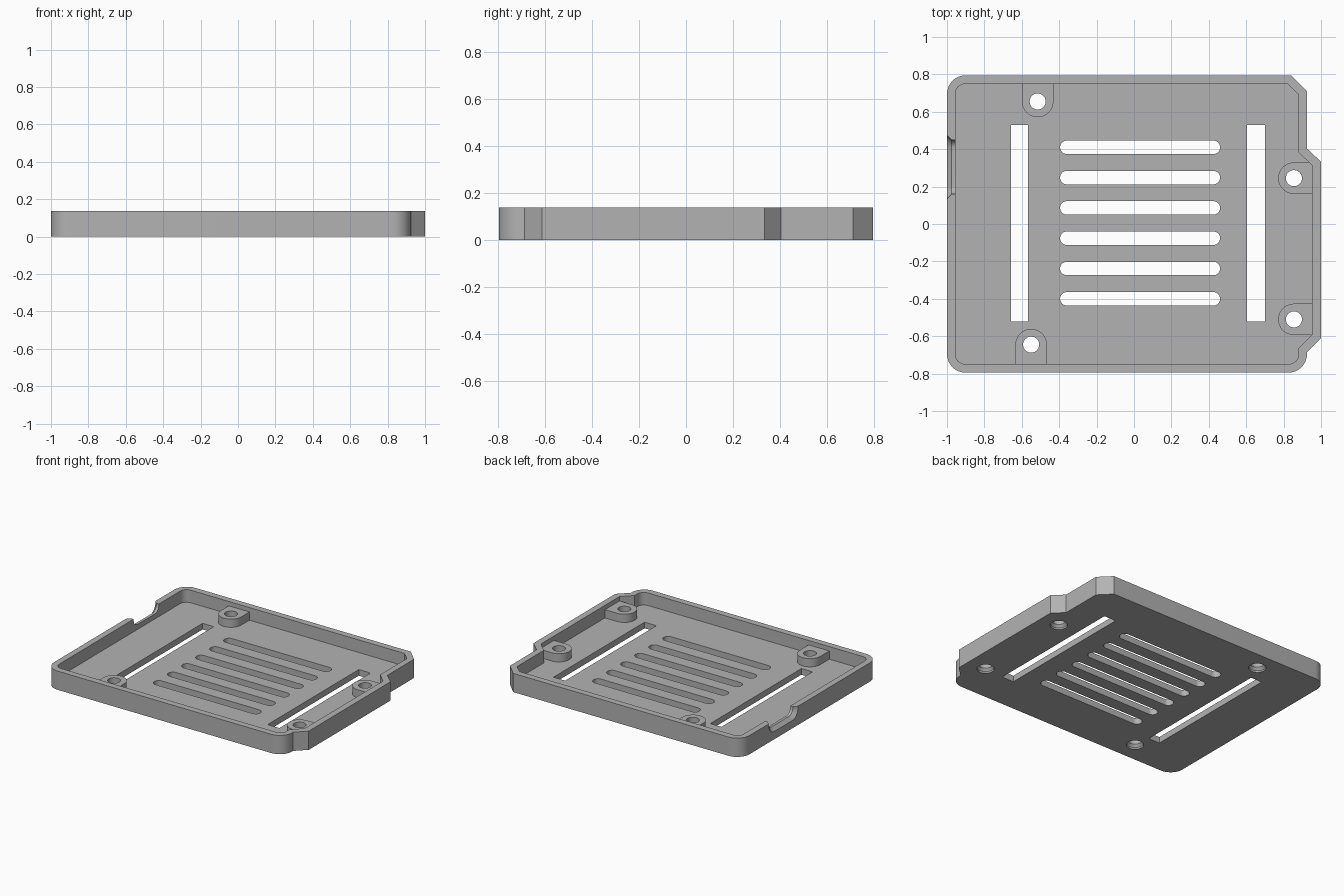
import bpy, bmesh, math
from mathutils import Vector

if "Cube" in bpy.data.objects:
    bpy.data.objects.remove(bpy.data.objects["Cube"])

H, FLOOR, BOSS_TOP = 0.137, 0.045, 0.105

grey = bpy.data.materials.new("plastic grey")
grey.diffuse_color = (0.45, 0.45, 0.45, 1)
grey.use_nodes = True
grey.node_tree.nodes["Principled BSDF"].inputs["Base Color"].default_value = grey.diffuse_color


def fillet(corners, steps=10):
    """Turn (x, y, radius) corners into a rounded outline."""
    out, n = [], len(corners)
    for i, (x, y, r) in enumerate(corners):
        p = Vector((x, y))
        if r == 0:
            out.append(p)
            continue
        a = (Vector(corners[i - 1][:2]) - p).normalized()
        b = (Vector(corners[(i + 1) % n][:2]) - p).normalized()
        half = a.angle(b) / 2
        c = p + (a + b).normalized() * (r / math.sin(half))
        t = r / math.tan(half)
        u, v = p + a * t - c, p + b * t - c
        sweep = u.angle(v)
        for k in range(steps + 1):
            f = k / steps
            out.append(c + (u * math.sin((1 - f) * sweep) + v * math.sin(f * sweep)) / math.sin(sweep))
    return out


def loft(name, rings):
    """Skin closed rings of equal length and cap both ends."""
    bm = bmesh.new()
    loops = [[bm.verts.new(p) for p in ring] for ring in rings]
    for lo, hi in zip(loops, loops[1:]):
        for i in range(len(lo)):
            bm.faces.new((lo[i - 1], lo[i], hi[i], hi[i - 1]))
    bm.faces.new(loops[0])
    bm.faces.new(loops[-1])
    bmesh.ops.recalc_face_normals(bm, faces=bm.faces)
    me = bpy.data.meshes.new(name)
    bm.to_mesh(me)
    bm.free()
    me.materials.append(grey)
    ob = bpy.data.objects.new(name, me)
    bpy.context.collection.objects.link(ob)
    return ob


def prism(name, outline, z0, z1):
    return loft(name, [[(p[0], p[1], z) for p in outline] for z in (z0, z1)])


def combine(target, tool, operation):
    mod = target.modifiers.new(operation, 'BOOLEAN')
    mod.operation, mod.object, mod.solver = operation, tool, 'EXACT'
    bpy.context.view_layer.objects.active = target
    bpy.ops.object.modifier_apply(modifier=mod.name)
    bpy.data.objects.remove(tool)


def box(x0, x1, y0, y1, r=0):
    return [(x0, y0, r), (x1, y0, r), (x1, y1, r), (x0, y1, r)]


# Tray body with its hollow
outer = [(-1, -.795, .1), (.925, -.795, .1), (.925, -.685, 0), (1, -.612, 0), (1, .333, 0),
         (.925, .403, 0), (.925, .71, 0), (.84, .795, 0), (-1, .795, .1)]
inner = [(-.955, -.748, .05), (.88, -.748, .05), (.88, -.665, 0), (.953, -.592, 0), (.953, .313, 0),
         (.88, .383, 0), (.88, .692, 0), (.822, .748, 0), (-.955, .748, .05)]
tray = prism("tray", fillet(outer), 0, H)
combine(tray, prism("hollow", fillet(inner), FLOOR, H + .1), 'DIFFERENCE')

# Screw bosses: round towards the middle, running straight into the wall
R = 0.084
bosses = [(-.515, .655, (0, 1), .115), (-.55, -.645, (0, -1), .125),
          (.855, .245, (1, 0), .115), (.855, -.51, (1, 0), .115)]
for cx, cy, (dx, dy), reach in bosses:
    c, d, s = Vector((cx, cy)), Vector((dx, dy)), Vector((-dy, dx))
    pts = [c + s * R * math.cos(math.pi * k / 24) - d * R * math.sin(math.pi * k / 24) for k in range(25)]
    pts += [c - s * R + d * reach, c + s * R + d * reach]
    combine(tray, prism("boss", pts, FLOOR / 2, BOSS_TOP), 'UNION')

# Screw holes, countersunk from below
for cx, cy, _, _ in bosses:
    rings = [[(cx + r * math.cos(math.tau * k / 32), cy + r * math.sin(math.tau * k / 32), z)
              for k in range(32)] for r, z in ((.058, -.01), (.058, .012), (.043, .03), (.043, .3))]
    combine(tray, loft("screw_hole", rings), 'DIFFERENCE')

# Long header slots and rounded vents through the floor
for x0, x1 in ((-.657, -.567), (.605, .70)):
    combine(tray, prism("header_slot", fillet(box(x0, x1, -.522, .53)), -.1, .1), 'DIFFERENCE')
for i in range(6):
    y = .41 - i * .162
    combine(tray, prism("vent", fillet(box(-.395, .46, y - .036, y + .036, .0355)), -.1, .1), 'DIFFERENCE')

# Connector notch in the left wall, flaring outwards
rings = []
for x, grow in ((-1.025, .05), (-.975, 0), (-.9, 0)):
    section = box(.16 - grow, .45 + grow, .082 - grow, .3)
    section = [(y, z, .045 + grow if i < 2 else 0) for i, (y, z, _) in enumerate(section)]
    rings.append([(x, p[0], p[1]) for p in fillet(section)])
combine(tray, loft("notch", rings), 'DIFFERENCE')

bpy.ops.object.select_all(action='DESELECT')
tray.select_set(True)
bpy.context.view_layer.objects.active = tray
bpy.ops.object.shade_smooth_by_angle(angle=math.radians(30))
